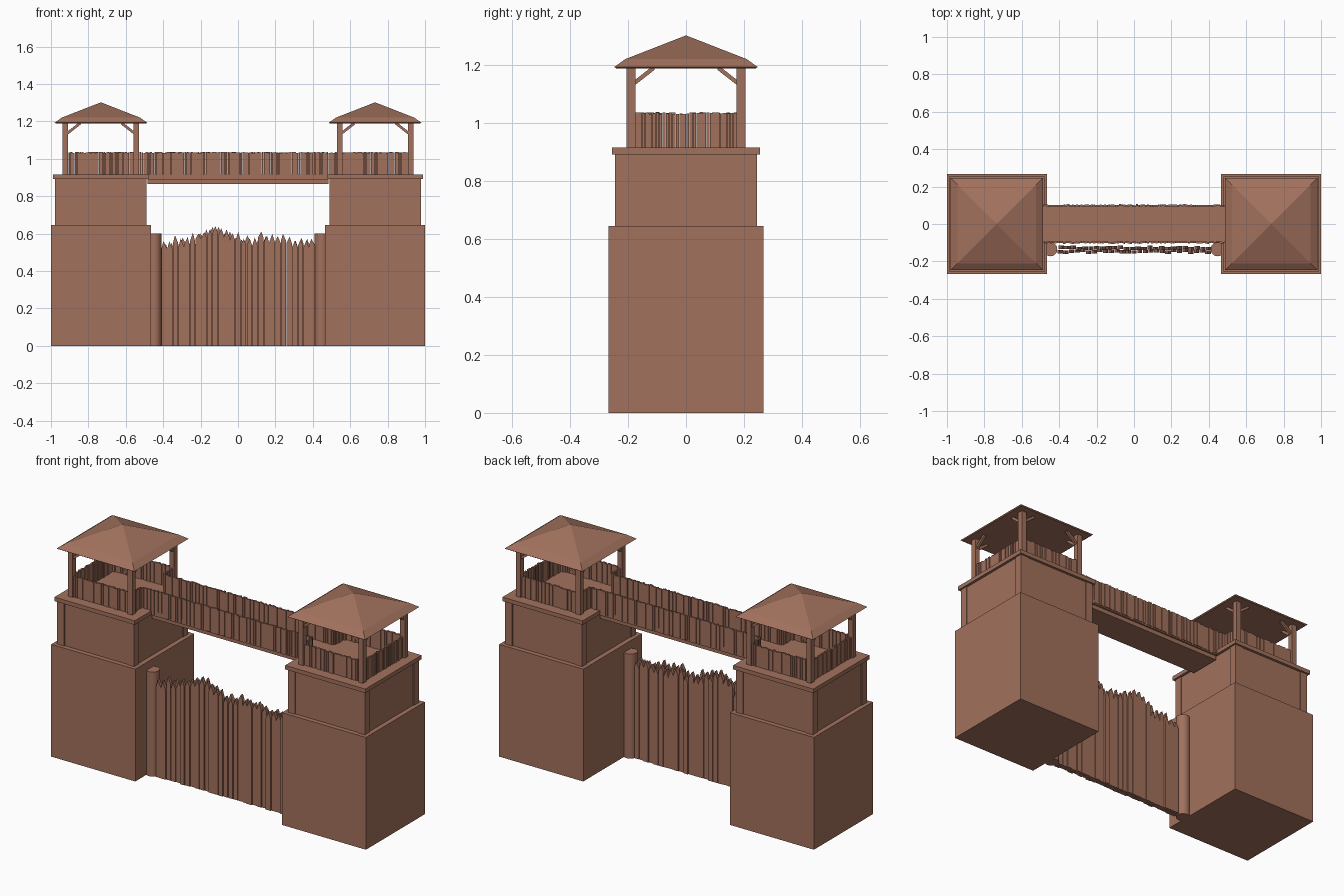
import bpy, bmesh, math, random
from mathutils import Matrix, Vector

if "Cube" in bpy.data.objects:
    bpy.data.objects.remove(bpy.data.objects["Cube"])

random.seed(4)
mat = bpy.data.materials.new("brown_wood")
mat.diffuse_color = (0.36, 0.165, 0.11, 1)
mat.use_nodes = True
mat.node_tree.nodes["Principled BSDF"].inputs["Base Color"].default_value = mat.diffuse_color


def finish(name, bm):
    bmesh.ops.recalc_face_normals(bm, faces=bm.faces[:])
    me = bpy.data.meshes.new(name)
    bm.to_mesh(me)
    bm.free()
    ob = bpy.data.objects.new(name, me)
    me.materials.append(mat)
    bpy.context.collection.objects.link(ob)
    return ob


def add_box(bm, x0, x1, y0, y1, z0, z1, rot=None):
    c = Vector(((x0 + x1) / 2, (y0 + y1) / 2, (z0 + z1) / 2))
    m = Matrix.Translation(c)
    if rot:
        m = m @ rot
    m = m @ Matrix.Diagonal((x1 - x0, y1 - y0, z1 - z0, 1))
    bmesh.ops.create_cube(bm, size=1, matrix=m)


def box(name, *dims):
    bm = bmesh.new()
    add_box(bm, *dims)
    return finish(name, bm)


def square_box(name, cx, half, z0, z1):
    return box(name, cx - half, cx + half, -half, half, z0, z1)


def add_pickets(bm, a, b, z0, z1, pitch=0.0115):
    # row of thin uneven stakes between two plan points
    a, b = Vector(a), Vector(b)
    d = b - a
    n = max(1, round(d.length / pitch))
    along_x = abs(d.x) > abs(d.y)
    for i in range(n):
        p = a + d * ((i + 0.5) / n)
        w = d.length / n * random.uniform(0.4, 0.52)
        t = 0.005
        off = random.uniform(-0.003, 0.003)
        hx, hy = (w, t) if along_x else (t, w)
        px, py = (p.x, p.y + off) if along_x else (p.x + off, p.y)
        add_box(bm, px - hx, px + hx, py - hy, py + hy, z0, z1 - random.uniform(0, 0.006))


def tower(side, s):
    cx = 0.733 * s
    square_box(side + "_tower_base", cx, 0.267, 0, 0.645)
    square_box(side + "_tower_upper_wall", cx, 0.24, 0.645, 0.892)
    square_box(side + "_tower_platform", cx, 0.255, 0.892, 0.915)

    # corner pillars, roof posts and diagonal braces
    pillars, posts, braces = bmesh.new(), bmesh.new(), bmesh.new()
    for sx in (-1, 1):
        for sy in (-1, 1):
            x, y = cx + 0.2225 * sx, 0.2225 * sy
            add_box(pillars, x - .0225, x + .0225, y - .0225, y + .0225, .645, .892)
            x, y = cx + 0.19 * sx, 0.19 * sy
            add_box(posts, x - .015, x + .015, y - .015, y + .015, .915, 1.195)
            x, y, z = cx + 0.147 * sx, 0.19 * sy, 1.162
            add_box(braces, x - .045, x + .045, y - .007, y + .007, z - .007, z + .007,
                    Matrix.Rotation(math.radians(38 * sx), 4, 'Y'))
            x, y = cx + 0.19 * sx, 0.147 * sy
            add_box(braces, x - .007, x + .007, y - .045, y + .045, z - .007, z + .007,
                    Matrix.Rotation(math.radians(-38 * sy), 4, 'X'))
    finish(side + "_tower_corner_pillars", pillars)
    finish(side + "_roof_posts", posts)
    finish(side + "_roof_braces", braces)

    # hipped roof with a steeper eave band
    bm = bmesh.new()
    rings = []
    for half, z in ((0.24, 1.188), (0.247, 1.193), (0.21, 1.22)):
        rings.append([bm.verts.new((cx + half * u, half * v, z))
                      for u, v in ((-1, -1), (1, -1), (1, 1), (-1, 1))])
    apex = bm.verts.new((cx, 0, 1.302))
    bm.faces.new(rings[0][::-1])
    for i in range(4):
        j = (i + 1) % 4
        for lo, hi in zip(rings, rings[1:]):
            bm.faces.new((lo[i], lo[j], hi[j], hi[i]))
        bm.faces.new((rings[2][i], rings[2][j], apex))
    finish(side + "_roof", bm)

    # parapet stakes, open where the walkway enters
    bm = bmesh.new()
    e, r = 0.19, 0.175
    for v in (-e, e):
        add_pickets(bm, (cx - r, v), (cx + r, v), 0.913, 1.037)
    add_pickets(bm, (cx + e * s, -r), (cx + e * s, r), 0.913, 1.037)
    for v in (-1, 1):
        add_pickets(bm, (cx - e * s, v * 0.1), (cx - e * s, v * r), 0.913, 1.037)
    finish(side + "_tower_parapet", bm)

    # round gate post
    bm = bmesh.new()
    bmesh.ops.create_cone(bm, cap_ends=True, segments=20, radius1=0.0375, radius2=0.0375,
                          depth=0.6, matrix=Matrix.Translation((0.4475 * s, -0.135, 0.3)))
    ob = finish(side + "_gate_post", bm)
    bpy.context.view_layer.objects.active = ob
    ob.select_set(True)
    bpy.ops.object.shade_smooth_by_angle(angle=math.radians(40))
    ob.select_set(False)


for side, s in (("left", -1), ("right", 1)):
    tower(side, s)

# walkway between towers
box("walkway_deck", -0.485, 0.485, -0.1, 0.1, 0.888, 0.915)
box("walkway_beam", -0.485, 0.485, -0.09, 0.09, 0.865, 0.89)
bm = bmesh.new()
for y in (-0.098, 0.098):
    add_pickets(bm, (-0.54, y), (0.54, y), 0.895, 1.037)
finish("walkway_railings", bm)


def gate_height(x):
    return 0.575 + 0.06 * math.exp(-((x + 0.1) / 0.1) ** 2) + 0.025 * math.exp(-((x - 0.17) / 0.1) ** 2)


# gate: two overlapping rows of pointed planks
bm = bmesh.new()
for y, drop, n, shift in ((-0.146, 0.0, 27, 0), (-0.128, -0.012, 26, 0.012)):
    for i in range(n):
        w = 0.82 / n
        x = -0.41 + (i + 0.5) * w + shift * 0.5
        hw = w * random.uniform(0.42, 0.52)
        py, t = y + random.uniform(-0.005, 0.005), 0.009
        top = gate_height(x) + drop + random.uniform(-0.022, 0.022)
        lean = random.uniform(-0.004, 0.004)
        shoulder = top - random.uniform(0.03, 0.045)
        prof = ((x - hw, 0), (x + hw, 0), (x + hw, shoulder), (x + lean, top), (x - hw, shoulder))
        front = [bm.verts.new((px, py - t, pz)) for px, pz in prof]
        back = [bm.verts.new((px, py + t, pz)) for px, pz in prof]
        bm.faces.new(front)
        bm.faces.new(back[::-1])
        for k in range(5):
            m = (k + 1) % 5
            bm.faces.new((front[k], back[k], back[m], front[m]))
finish("gate_planks", bm)
